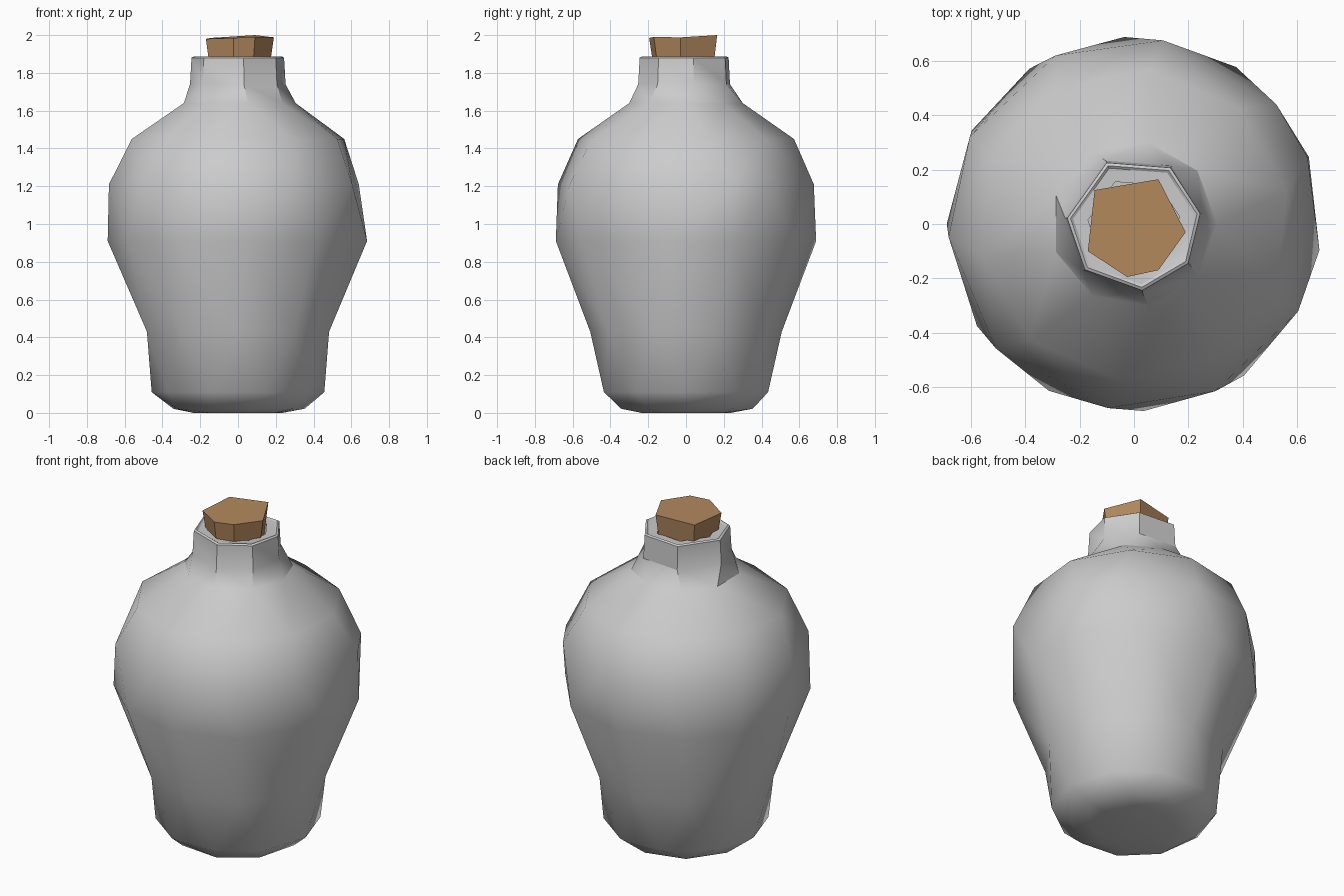
import bpy, bmesh
from math import radians, cos, sin, pi

if "Cube" in bpy.data.objects:
    bpy.data.objects.remove(bpy.data.objects["Cube"])


def even(n, start):
    return [start + 360 * i / n for i in range(n)]


def add_ring(bm, z, r, angles):
    ring = []
    for a in sorted(a % 360 for a in angles):
        t = radians(a)
        ring.append((t, bm.verts.new((r * cos(t), r * sin(t), z))))
    return ring


def zip_rings(bm, low, high):
    # triangulate between two rings that may have different side counts
    def at(ring, k):
        n = len(ring)
        return ring[k % n][0] + 2 * pi * (k // n), ring[k % n][1]
    n, m, i, j = len(low), len(high), 0, 0
    while i < n or j < m:
        a, b = at(low, i)[1], at(high, j)[1]
        la = at(low, i)[0] + at(low, i + 1)[0]
        ha = at(high, j)[0] + at(high, j + 1)[0]
        if j >= m or (i < n and la <= ha):
            bm.faces.new((a, at(low, i + 1)[1], b))
            i += 1
        else:
            bm.faces.new((a, at(high, j + 1)[1], b))
            j += 1


def finish(bm, name, color=None, angle=30):
    bmesh.ops.recalc_face_normals(bm, faces=bm.faces)
    me = bpy.data.meshes.new(name)
    bm.to_mesh(me)
    bm.free()
    ob = bpy.data.objects.new(name, me)
    bpy.context.collection.objects.link(ob)
    if color:
        mat = bpy.data.materials.new(name + "_colour")
        mat.diffuse_color = color
        mat.use_nodes = True
        mat.node_tree.nodes["Principled BSDF"].inputs["Base Color"].default_value = mat.diffuse_color
        me.materials.append(mat)
    bpy.ops.object.select_all(action='DESELECT')
    ob.select_set(True)
    bpy.context.view_layer.objects.active = ob
    bpy.ops.object.shade_smooth_by_angle(angle=radians(angle))
    return ob


# Bottle: irregular low-poly rings from base to rim, then into the mouth
neck = [9, 57, 114, 175, 223, 277, 324]
belly = [-8, -54, -87, -117, -147, 180, 150, 124, 93, 57, 21]
shoulder = [81, 40, 21, -28, -64, -98, -138, -176, 152, 115]
levels = [
    (0.0, 0.24, even(8, 10)),
    (0.022, 0.355, even(9, 5)),
    (0.11, 0.457, even(10, 0)),
    (0.43, 0.507, even(10, 18)),
    (0.91, 0.69, belly),
    (1.21, 0.685, shoulder),
    (1.45, 0.575, even(10, 12)),
    (1.64, 0.305, even(9, 0)),
    (1.74, 0.255, neck),
    (1.88, 0.247, neck),
    (1.887, 0.235, neck),
    (1.88, 0.225, neck),
    (1.878, 0.17, neck),
    (1.72, 0.17, neck),
]
bm = bmesh.new()
rings = [add_ring(bm, *lv) for lv in levels]
for low, high in zip(rings, rings[1:]):
    zip_rings(bm, low, high)
bm.faces.new([v for _, v in rings[0]])
bm.faces.new([v for _, v in rings[-1]])
finish(bm, "bottle", angle=35)

# Cork: tapered six-sided plug with a slightly tilted top
outline = [(0.09, 0.165, 2.0), (-0.145, 0.125, 1.985), (-0.17, -0.1, 1.98),
           (-0.025, -0.195, 1.985), (0.09, -0.17, 1.99), (0.19, -0.03, 1.988)]
bm = bmesh.new()
top = [bm.verts.new(p) for p in outline]
bottom = [bm.verts.new((x * 0.84, y * 0.84, 1.78)) for x, y, _ in outline]
bm.faces.new(top)
bm.faces.new(bottom)
for k in range(6):
    n = (k + 1) % 6
    bm.faces.new((bottom[k], bottom[n], top[n], top[k]))
finish(bm, "cork", (0.45, 0.25, 0.11, 1), angle=40)
